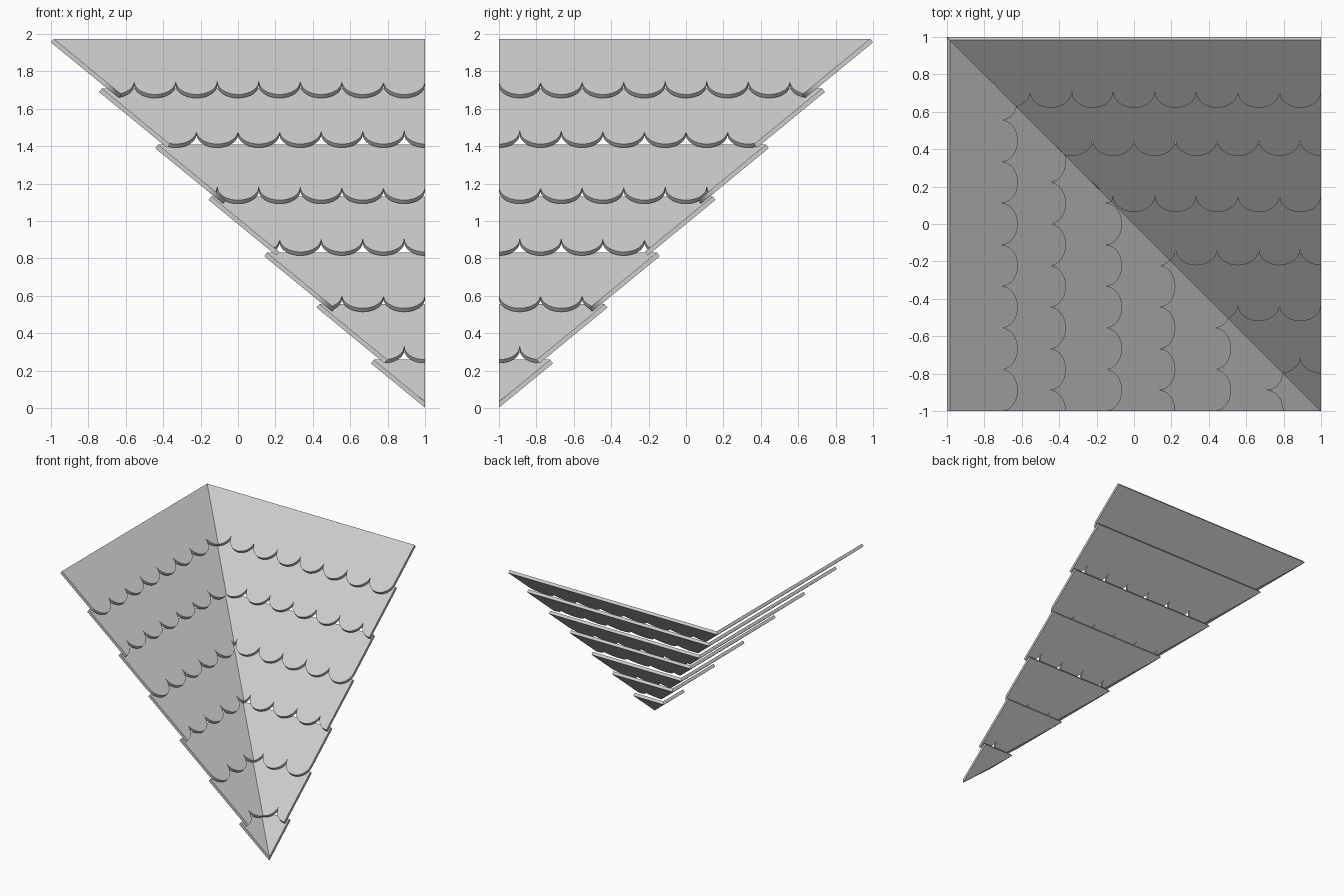
import bpy, bmesh
from math import sin, cos, pi, hypot
from mathutils import Vector

if "Cube" in bpy.data.objects:
    bpy.data.objects.remove(bpy.data.objects["Cube"])

R = 1 / 9            # scallop radius, half a tile width
SLOPE = 0.82         # pitch of each shingle course
T = 0.025            # shingle thickness
SEG = 10             # segments per quarter scallop
L = hypot(1, SLOPE)
DOWN = Vector((0, -1 / L, -SLOPE / L))
NORMAL = Vector((0, -SLOPE / L, 1 / L))
LENGTH = 0.363 * L   # course length along the slope

# back lower edge (y, z) of every course, top to bottom
COURSES = [(1, 1.955), (0.743, 1.69), (0.443, 1.39), (0.158, 1.113),
           (-0.14, 0.812), (-0.42, 0.537), (-0.711, 0.239)]


def scallop_profile(odd):
    """Points (x, distance down the slope) along the scalloped edge."""
    pts = []
    for j in range(-9, 9):
        centred = (j % 2 == 1) == odd      # lobe centre lies at left end
        for k in range(SEG):
            a = k / SEG * pi / 2
            if centred:
                pts.append(((j + sin(a)) * R, LENGTH - R * (1 - cos(a))))
            else:
                pts.append(((j + 1 - cos(a)) * R, LENGTH - R * (1 - sin(a))))
    end = LENGTH if odd else LENGTH - R
    return pts + [(1.0, end)]


def clip(bm, co, no):
    """Cut away everything behind a plane and cap the cut."""
    geom = bm.verts[:] + bm.edges[:] + bm.faces[:]
    bmesh.ops.bisect_plane(bm, geom=geom, dist=1e-6, plane_co=co,
                           plane_no=no, clear_inner=True)
    edges = [e for e in bm.edges if e.is_boundary]
    if edges:
        bmesh.ops.edgenet_fill(bm, edges=edges)


def course(name, y, z, odd, mirrored):
    bm = bmesh.new()
    origin = Vector((0, y, z))
    cols = []
    for x, d in scallop_profile(odd):
        p = origin + Vector((x, 0, 0))
        q = p + DOWN * d
        cols.append([bm.verts.new(v) for v in (p, q, q + NORMAL * T, p + NORMAL * T)])
    for a, b in zip(cols, cols[1:]):
        for i in range(4):
            n = (i + 1) % 4
            bm.faces.new((a[i], a[n], b[n], b[i]))
    bm.faces.new(cols[0])
    bm.faces.new(cols[-1])
    bmesh.ops.recalc_face_normals(bm, faces=bm.faces[:])
    # valley mitre and eave trim
    clip(bm, (0, 0, 0), (1, 1, 0))
    clip(bm, (0, -1, 0), (0, 1, 0))
    if mirrored:
        for v in bm.verts:
            v.co.x, v.co.y = -v.co.y, -v.co.x
    bmesh.ops.recalc_face_normals(bm, faces=bm.faces[:])
    me = bpy.data.meshes.new(name)
    bm.to_mesh(me)
    bm.free()
    bpy.context.collection.objects.link(bpy.data.objects.new(name, me))


# two roof slopes meeting in a valley
for i, (y, z) in enumerate(COURSES):
    course(f"front_shingle_course_{i + 1}", y, z, i % 2 == 1, False)
    course(f"side_shingle_course_{i + 1}", y, z, i % 2 == 1, True)
